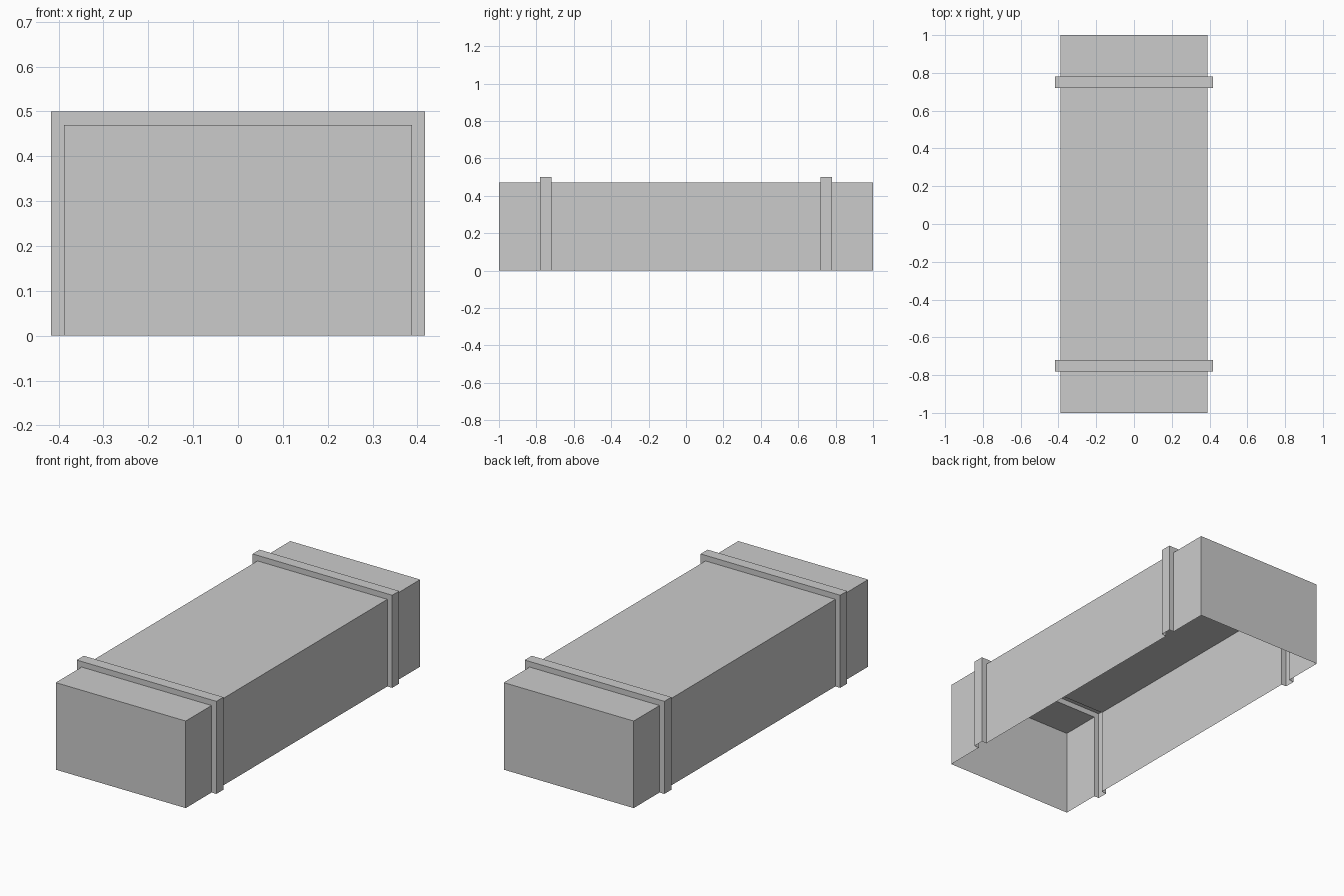
import bpy
import bmesh

cube = bpy.data.objects.get("Cube")
if cube:
    bpy.data.objects.remove(cube, do_unlink=True)

# Single plain grey
grey = bpy.data.materials.new("plain grey")
grey.use_nodes = True
colour = (0.6, 0.6, 0.6, 1)
grey.diffuse_color = colour
grey.node_tree.nodes["Principled BSDF"].inputs["Base Color"].default_value = colour

# Half width and height of the box and of its raised bands
BOX = (0.388, 0.47)
BAND = (0.417, 0.5)
BAND_IN, BAND_OUT = 0.72, 0.78

bm = bmesh.new()


def section(y, size):
    """Open-bottomed U across the box at depth y."""
    w, h = size
    return [bm.verts.new((x, y, z)) for x, z in ((-w, 0), (-w, h), (w, h), (w, 0))]


# Stations along the length, stepping out and back in at each band
stations = [(-1, BOX)]
for a, b in ((-BAND_OUT, -BAND_IN), (BAND_IN, BAND_OUT)):
    stations += [(a, BOX), (a, BAND), (b, BAND), (b, BOX)]
stations.append((1, BOX))
rings = [section(y, size) for y, size in stations]

# Skin the walls, hollow bands and top; the underside stays open
for r, s in zip(rings, rings[1:]):
    for i in range(3):
        bm.faces.new((r[i], r[i + 1], s[i + 1], s[i]))

# End walls
bm.faces.new(rings[0])
bm.faces.new(rings[-1])
bmesh.ops.recalc_face_normals(bm, faces=bm.faces)

# Make sure the top faces upward
top = max(bm.faces, key=lambda f: f.calc_center_median().z)
if top.normal.z < 0:
    bmesh.ops.reverse_faces(bm, faces=bm.faces)

mesh = bpy.data.meshes.new("banded_box")
bm.to_mesh(mesh)
bm.free()
mesh.materials.append(grey)
box = bpy.data.objects.new("banded_box", mesh)
bpy.context.collection.objects.link(box)
